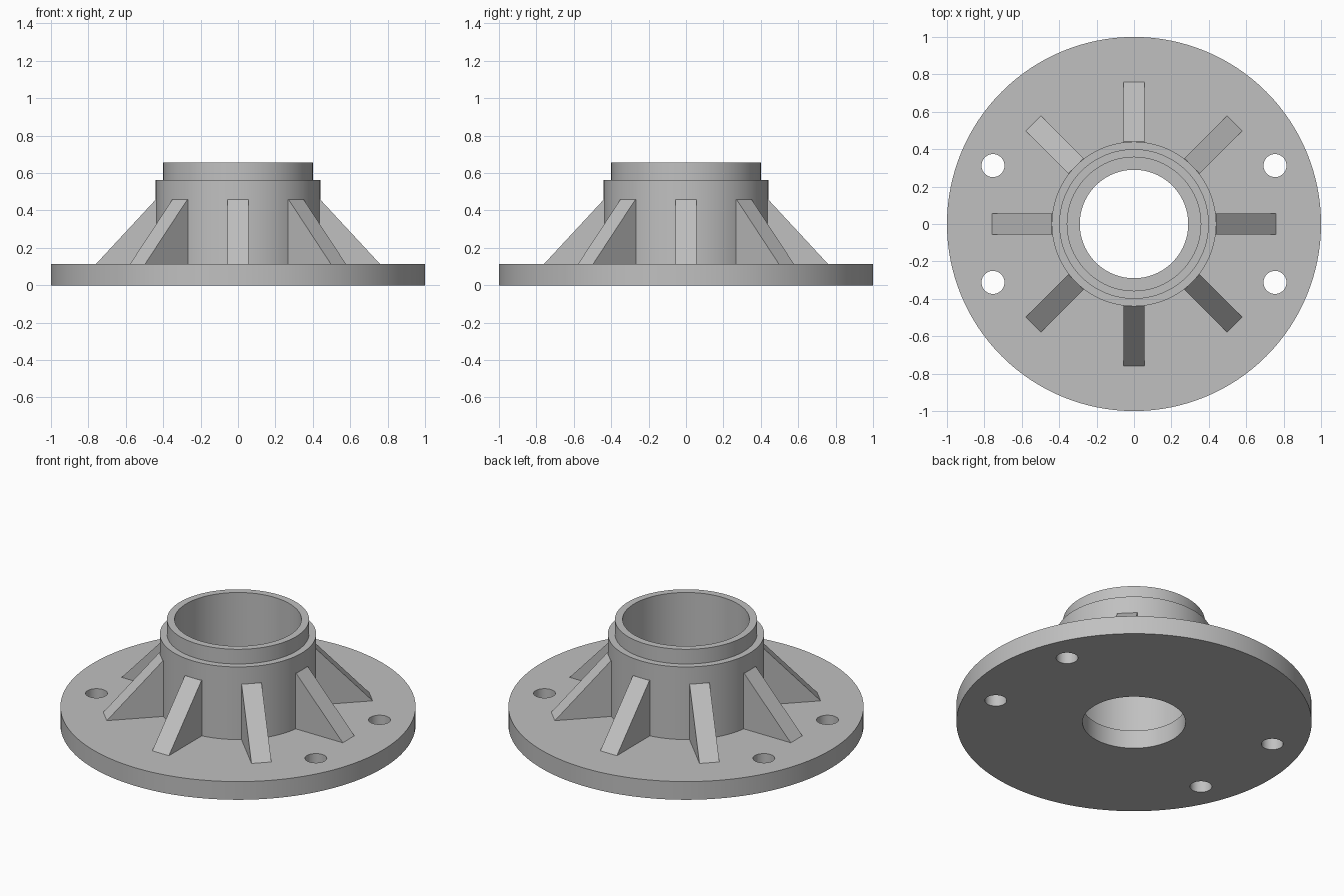
import bpy, bmesh, math
from mathutils import Matrix

cube = bpy.data.objects.get("Cube")
if cube:
    bpy.data.objects.remove(cube, do_unlink=True)

# Single metal colour
grey = bpy.data.materials.new("plain grey")
grey.use_nodes = True
colour = (0.53, 0.53, 0.53, 1)
grey.diffuse_color = colour
grey.node_tree.nodes["Principled BSDF"].inputs["Base Color"].default_value = colour

PLATE_TOP = 0.113
RIB_WIDTH = 0.114
SIDES = 128


def add_object(name, bm):
    bmesh.ops.recalc_face_normals(bm, faces=bm.faces)
    mesh = bpy.data.meshes.new(name)
    bm.to_mesh(mesh)
    bm.free()
    mesh.materials.append(grey)
    obj = bpy.data.objects.new(name, mesh)
    bpy.context.collection.objects.link(obj)
    return obj


def lathe(name, profile):
    """Revolve a closed (radius, height) outline around z."""
    bm = bmesh.new()
    rings = []
    for i in range(SIDES):
        a = math.tau * i / SIDES
        rings.append([bm.verts.new((r * math.cos(a), r * math.sin(a), z)) for r, z in profile])
    n = len(profile)
    for i, ring in enumerate(rings):
        following = rings[(i + 1) % SIDES]
        for j in range(n):
            k = (j + 1) % n
            bm.faces.new((ring[j], following[j], following[k], ring[k]))
    return add_object(name, bm)


# Flange plate, hub and neck in one turned piece, with a stepped bore
flange = lathe("flange_and_hub", [
    (0.29, 0), (1, 0), (1, PLATE_TOP), (0.44, PLATE_TOP), (0.44, 0.564),
    (0.40, 0.564), (0.40, 0.655), (0.357, 0.655), (0.357, PLATE_TOP), (0.29, PLATE_TOP)])

# Four bolt holes through the plate
bm = bmesh.new()
for angle in (22.5, 157.5, 202.5, 337.5):
    place = Matrix.Rotation(math.radians(angle), 4, 'Z') @ Matrix.Translation((0.816, 0, PLATE_TOP / 2))
    bmesh.ops.create_cone(bm, cap_ends=True, segments=48, radius1=0.0615,
                          radius2=0.0615, depth=0.3, matrix=place)
cutter = add_object("bolt_hole_cutter", bm)
cutter.hide_render = True
cut = flange.modifiers.new("bolt_holes", 'BOOLEAN')
cut.operation = 'DIFFERENCE'
cut.solver = 'EXACT'
cut.object = cutter
bpy.context.view_layer.objects.active = flange
bpy.ops.object.modifier_apply(modifier=cut.name)
bpy.data.objects.remove(cutter, do_unlink=True)

# Smooth round walls, sharp rims
bpy.ops.object.select_all(action='DESELECT')
flange.select_set(True)
bpy.ops.object.shade_smooth_by_angle(angle=math.radians(30))

# Eight sloping ribs between hub and plate
rib_outline = [(0.40, PLATE_TOP), (0.76, PLATE_TOP), (0.44, 0.458), (0.40, 0.458)]
for i in range(8):
    bm = bmesh.new()
    side = bm.faces.new([bm.verts.new((r, -RIB_WIDTH / 2, z)) for r, z in rib_outline])
    swept = bmesh.ops.extrude_face_region(bm, geom=[side])["geom"]
    bmesh.ops.translate(bm, vec=(0, RIB_WIDTH, 0),
                        verts=[v for v in swept if isinstance(v, bmesh.types.BMVert)])
    bm.transform(Matrix.Rotation(math.tau * i / 8, 4, 'Z'))
    add_object(f"rib_{i + 1}", bm)
